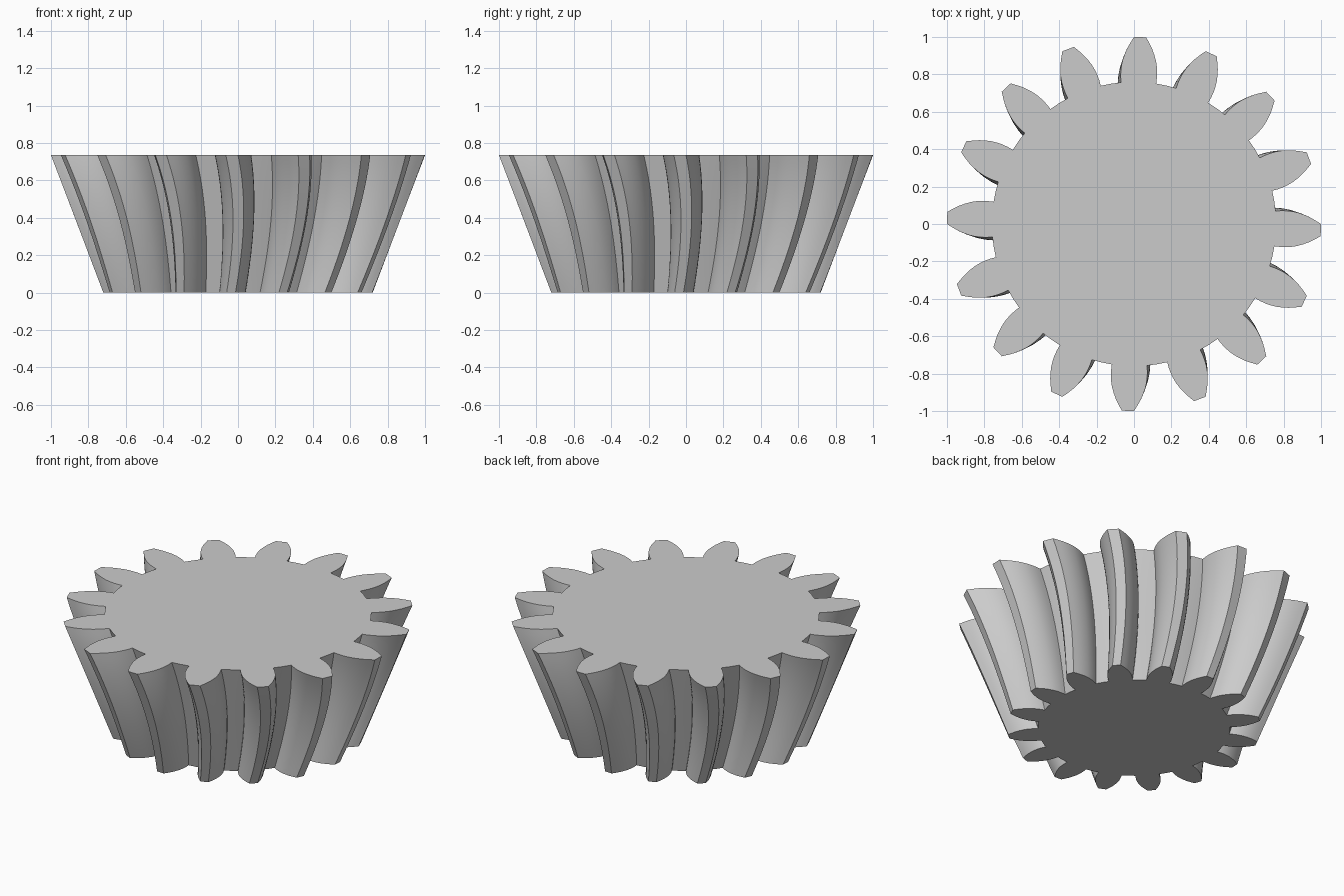
import bpy
import bmesh
from math import radians, sin, cos

cube = bpy.data.objects.get("Cube")
if cube:
    bpy.data.objects.remove(cube, do_unlink=True)

TEETH = 16
HEIGHT = 0.735
LAYERS = 20
PITCH = 360 / TEETH
BOTTOM_SCALE = 0.72
TIP_ANGLE = -1.87      # centre of the first tooth on the top face, degrees
BOW, LEAN = 2.5, 1.1   # curvature and offset of the spiral teeth, degrees

# Half tooth from root to tip: radius, half-width in degrees
FLANK = [(0.76, 7.1), (0.79, 7.05), (0.82, 6.8), (0.85, 6.4), (0.88, 5.8),
         (0.91, 5.0), (0.94, 4.1), (0.97, 3.0), (1.0, 1.87)]


def gear_outline():
    """Polar points of the full toothed outline, counter-clockwise."""
    tooth = [(r, -a) for r, a in FLANK] + [(r, a) for r, a in reversed(FLANK)]
    tooth.append((FLANK[0][0], PITCH / 2))  # middle of the root gap
    return [(r, a + TIP_ANGLE + PITCH * i) for i in range(TEETH) for r, a in tooth]


# Tapered, bowed stack of outlines
bm = bmesh.new()
outline = gear_outline()
rings = []
for k in range(LAYERS + 1):
    u = k / LAYERS
    scale = BOTTOM_SCALE + (1 - BOTTOM_SCALE) * u
    twist = 4 * BOW * u * (1 - u) - LEAN * (1 - u)
    rings.append([bm.verts.new((scale * r * cos(radians(a + twist)),
                                scale * r * sin(radians(a + twist)),
                                HEIGHT * u)) for r, a in outline])

# Tooth flanks, tips and roots
count = len(outline)
for low, high in zip(rings, rings[1:]):
    for i in range(count):
        j = (i + 1) % count
        bm.faces.new((low[i], low[j], high[j], high[i]))

# Flat end faces
bm.faces.new(list(reversed(rings[0])))
bm.faces.new(rings[-1])

mesh = bpy.data.meshes.new("spiral_bevel_gear")
bm.to_mesh(mesh)
bm.free()
gear = bpy.data.objects.new("spiral_bevel_gear", mesh)
bpy.context.collection.objects.link(gear)

# Plain grey
grey = bpy.data.materials.new("light_grey")
grey.use_nodes = True
color = (0.6, 0.6, 0.6, 1)
grey.diffuse_color = color
grey.node_tree.nodes["Principled BSDF"].inputs["Base Color"].default_value = color
mesh.materials.append(grey)

# Smooth flanks with crisp tooth edges
bpy.ops.object.select_all(action="DESELECT")
gear.select_set(True)
bpy.context.view_layer.objects.active = gear
bpy.ops.object.shade_smooth_by_angle(angle=radians(25))
